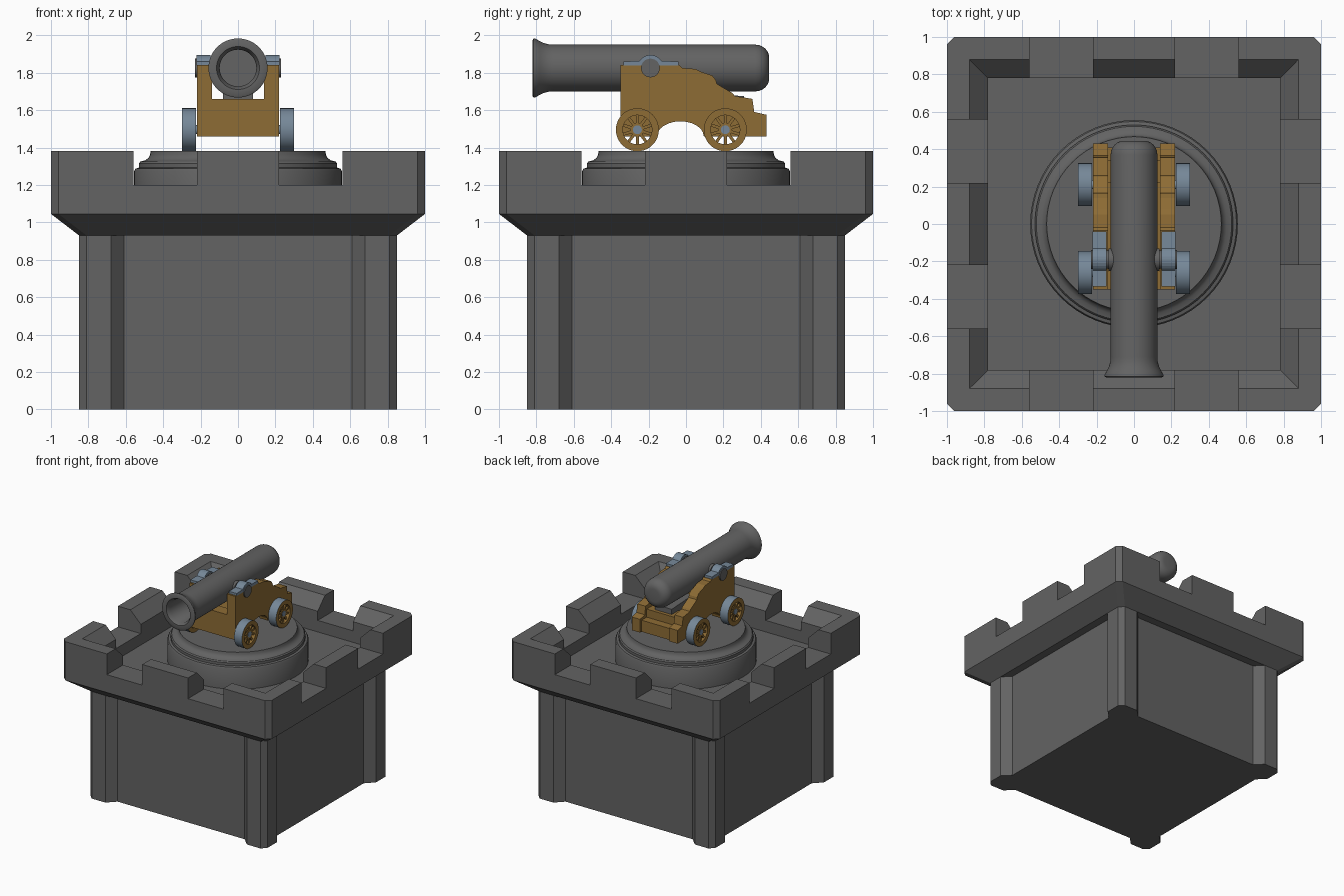
import bpy, bmesh, math
from mathutils import Matrix, Vector

if "Cube" in bpy.data.objects:
    bpy.data.objects.remove(bpy.data.objects["Cube"])


def material(name, rgb):
    m = bpy.data.materials.new(name)
    m.diffuse_color = (*rgb, 1)
    m.use_nodes = True
    m.node_tree.nodes["Principled BSDF"].inputs["Base Color"].default_value = m.diffuse_color
    return m


GREY = material("dark grey", (0.125, 0.125, 0.125))
WOOD = material("brown wood", (0.27, 0.15, 0.035))
STEEL = material("blue steel", (0.18, 0.245, 0.315))


def finish(name, bm, mats, smooth=False):
    bmesh.ops.remove_doubles(bm, verts=bm.verts, dist=1e-5)
    bmesh.ops.recalc_face_normals(bm, faces=bm.faces)
    me = bpy.data.meshes.new(name)
    bm.to_mesh(me)
    bm.free()
    for m in mats:
        me.materials.append(m)
    if smooth:
        for p in me.polygons:
            p.use_smooth = True
        me.set_sharp_from_angle(angle=math.radians(35))
    ob = bpy.data.objects.new(name, me)
    bpy.context.collection.objects.link(ob)
    return ob


def loft(bm, rings, cap=True):
    rows = [[bm.verts.new(p) for p in r] for r in rings]
    n = len(rows[0])
    for a, b in zip(rows, rows[1:]):
        for i in range(n):
            j = (i + 1) % n
            bm.faces.new((a[i], a[j], b[j], b[i]))
    if cap:
        bm.faces.new(rows[0])
        bm.faces.new(rows[-1])


def lathe(bm, prof, axis, centre=(0, 0, 0), n=48, cap=True):
    """Spin (radius, position along axis) points round an axis."""
    def pt(r, h, t):
        c, s = r * math.cos(t), r * math.sin(t)
        return Vector({'x': (h, c, s), 'y': (c, h, s), 'z': (c, s, h)}[axis]) + Vector(centre)
    loft(bm, [[pt(r, h, 2 * math.pi * i / n) for i in range(n)] for r, h in prof], cap)


def box(bm, x0, x1, y0, y1, z0, z1):
    loft(bm, [[(x0, y0, z), (x1, y0, z), (x1, y1, z), (x0, y1, z)] for z in (z0, z1)])


def extrude_x(bm, prof, x0, x1):
    loft(bm, [[(x, y, z) for y, z in prof] for x in (x0, x1)])


def quarter_turns(pts):
    out = []
    for k in range(4):
        for x, y in pts:
            for _ in range(k):
                x, y = -y, x
            out.append((x, y))
    return out


# tower body with chamfered corner piers
plan = quarter_turns([(-.81, -.85), (-.68, -.85), (-.61, -.78), (.61, -.78), (.68, -.85), (.81, -.85)])
bm = bmesh.new()
loft(bm, [[(x, y, z) for x, y in plan] for z in (0, .935)])
finish("tower_body", bm, [GREY])

# parapet: flared bowl with battlement gaps cut out
bm = bmesh.new()
loft(bm, [[(x, y, z) for x, y in quarter_turns([(-r + c, -r), (r - c, -r)])]
          for r, z, c in ((.85, .93, .04), (1, 1.045, .04), (1, 1.38, .04),
                          (.88, 1.38, 0), (.78, 1.28, 0), (.78, 1.1, 0))])
bmesh.ops.dissolve_degenerate(bm, edges=bm.edges, dist=1e-5)
parapet = finish("parapet", bm, [GREY])
bm = bmesh.new()
for s in (-1, 1):
    for t in (-1, 1):
        u0, u1 = sorted((s * .22, s * .56))
        v0, v1 = sorted((t * .7, t * 1.1))
        box(bm, u0, u1, v0, v1, 1.2, 1.5)
        box(bm, v0, v1, u0, u1, 1.2, 1.5)
cutter = finish("gap_cutter", bm, [GREY])
cutter.hide_render = True
mod = parapet.modifiers.new("gaps", 'BOOLEAN')
mod.object = cutter
mod.operation = 'DIFFERENCE'
mod.solver = 'EXACT'
bpy.context.view_layer.update()
cut = bpy.data.meshes.new_from_object(parapet.evaluated_get(bpy.context.evaluated_depsgraph_get()))
parapet.modifiers.clear()
parapet.data = cut
bpy.data.objects.remove(cutter)

# round gun platform
bm = bmesh.new()
lathe(bm, [(.555, 1.09), (.555, 1.275), (.548, 1.287), (.53, 1.292), (.53, 1.315), (.522, 1.325),
           (.495, 1.332), (.478, 1.345), (.47, 1.362), (.467, 1.38)], 'z', n=64)
finish("gun_platform", bm, [GREY], True)

# barrel with flared muzzle and bore
AX = 1.825
end = [(.055 + .07 * math.cos(t), .37 + .075 * math.sin(t))
       for t in [math.pi / 2 * i / 6 for i in range(7)]]
bm = bmesh.new()
lathe(bm, [(.098, -.4), (.098, -.79), (.115, -.82), (.15, -.82), (.158, -.815), (.157, -.805),
           (.145, -.785), (.133, -.76), (.127, -.735), (.125, -.71)] + end, 'y', (0, 0, AX))
finish("barrel", bm, [GREY], True)

# trunnions with shoulders
bm = bmesh.new()
lathe(bm, [(.05, -.23), (.05, .23)], 'x', (0, -.19, AX), 32)
lathe(bm, [(.06, -.135), (.06, .135)], 'x', (0, -.19, AX), 32)
finish("trunnions", bm, [GREY], True)

# stepped carriage cheeks
arch = [(-.03 + .125 * math.cos(t), 1.46 + .08 * math.sin(t))
        for t in [math.pi * i / 12 for i in range(13)]]
cheek = [(-.35, 1.46), (-.35, 1.84), (-.035, 1.84), (-.02, 1.825), (.05, 1.82), (.08, 1.805),
         (.14, 1.785), (.16, 1.76), (.165, 1.74), (.25, 1.69), (.26, 1.675), (.355, 1.66),
         (.365, 1.59), (.43, 1.575), (.43, 1.46)] + arch
for s, side in ((1, "right"), (-1, "left")):
    bm = bmesh.new()
    extrude_x(bm, cheek, s * .14, s * .22)
    finish("cheek_" + side, bm, [WOOD])

    # cap strap arched over the trunnion
    hoop = [(-.19 + .07 * math.cos(t), AX + .07 * math.sin(t))
            for t in [math.pi * (.9 - .8 * i / 10) for i in range(11)]]
    bm = bmesh.new()
    extrude_x(bm, [(-.335, 1.838), (-.335, 1.86)] + [p for p in hoop if p[1] > 1.86]
              + [(-.04, 1.86), (-.04, 1.838)], s * .148, s * .222)
    finish("cap_strap_" + side, bm, [STEEL])

# front transom, bed boards and rear steps between the cheeks
bm = bmesh.new()
box(bm, -.14, .14, -.35, -.25, 1.46, 1.66)
box(bm, -.14, .14, -.25, .30, 1.55, 1.60)
box(bm, -.14, .14, .12, .41, 1.46, 1.56)
box(bm, -.14, .14, .22, .34, 1.56, 1.63)
finish("carriage_bed", bm, [WOOD])

# wedge under the breech
bm = bmesh.new()
extrude_x(bm, [(.02, 1.60), (.02, 1.69), (.31, 1.675), (.31, 1.60)], -.08, .08)
finish("elevating_wedge", bm, [GREY])

# axles and spoked wheels
for y, end_name in ((-.26, "front"), (.21, "rear")):
    zc = 1.495
    bm = bmesh.new()
    lathe(bm, [(.024, -.295), (.024, .295)], 'x', (0, y, zc), 24)
    finish("axle_" + end_name, bm, [STEEL], True)
    for s, side in ((1, "right"), (-1, "left")):
        bm = bmesh.new()
        prof = [(.115, .225), (.115, .3), (.078, .3), (.078, .225), (.115, .225)]
        lathe(bm, [(r, s * h) for r, h in prof], 'x', (0, y, zc), 40, False)
        # steel tyre on the tread, wood elsewhere
        for f in bm.faces:
            if all(math.hypot(v.co.y - y, v.co.z - zc) > .11 for v in f.verts):
                f.material_index = 1
        lathe(bm, [(.036, s * .225), (.036, s * .292)], 'x', (0, y, zc), 24)
        for k in range(10):
            start = len(bm.verts)
            x0, x1 = sorted((s * .24, s * .288))
            box(bm, x0, x1, -.008, .008, .03, .08)
            bm.verts.ensure_lookup_table()
            turn = Matrix.Translation((0, y, zc)) @ Matrix.Rotation(2 * math.pi * k / 10, 4, 'X')
            bmesh.ops.transform(bm, matrix=turn, verts=bm.verts[start:])
        finish("wheel_%s_%s" % (end_name, side), bm, [WOOD, STEEL], True)
